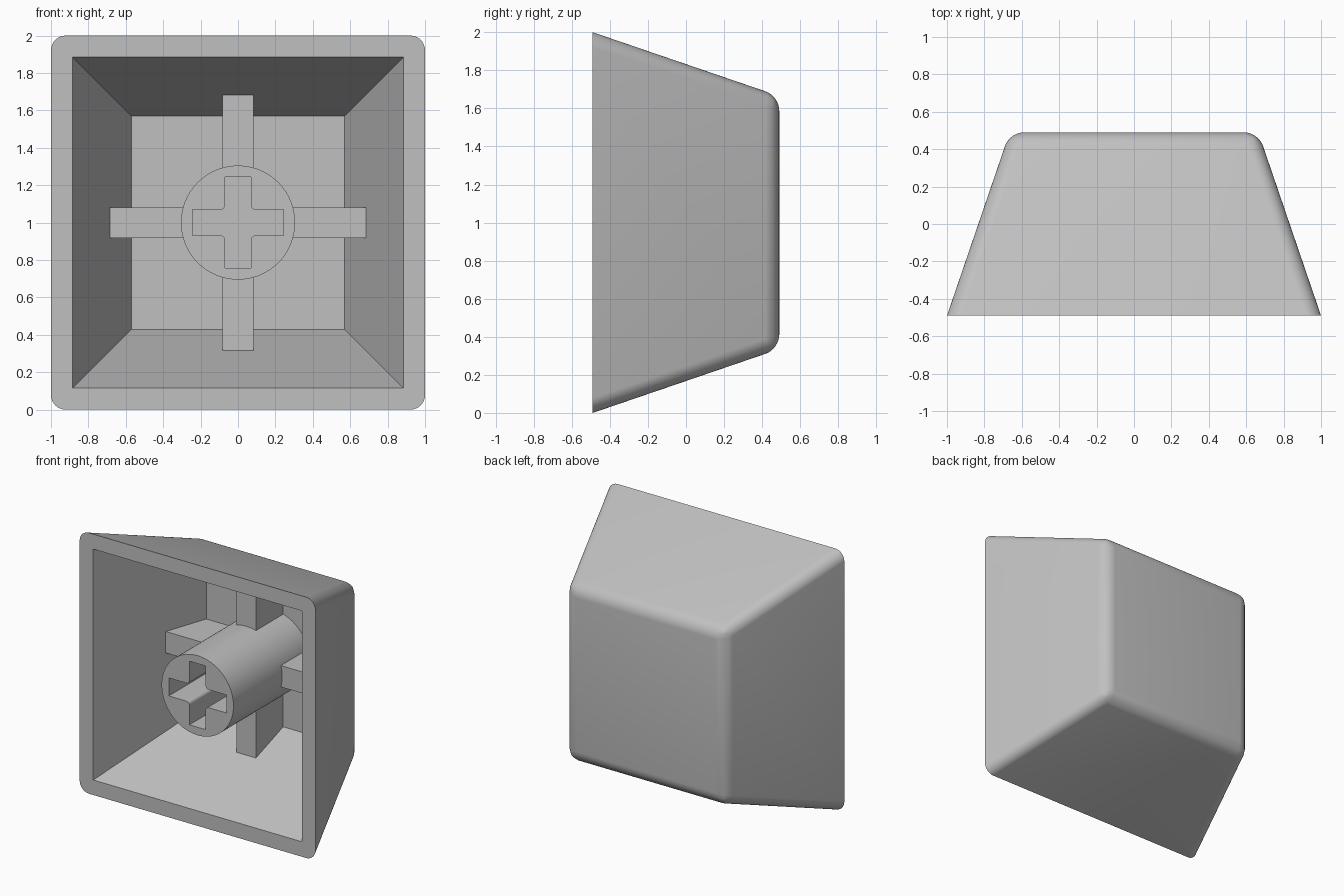
import bpy, bmesh, math
from mathutils import Matrix, Vector

if "Cube" in bpy.data.objects:
    bpy.data.objects.remove(bpy.data.objects["Cube"])

FRONT, BACK, FLOOR, CENTRE = -0.49, 0.49, 0.43, 1.0
SLOPE = 0.342  # inward lean of the walls per unit of depth

grey = bpy.data.materials.new("light grey plastic")
grey.use_nodes = True
COLOUR = (0.53, 0.53, 0.53, 1)
grey.diffuse_color = COLOUR
grey.node_tree.nodes["Principled BSDF"].inputs["Base Color"].default_value = COLOUR


def finish(bm, name):
    bmesh.ops.recalc_face_normals(bm, faces=bm.faces)
    mesh = bpy.data.meshes.new(name)
    bm.to_mesh(mesh)
    bm.free()
    mesh.materials.append(grey)
    obj = bpy.data.objects.new(name, mesh)
    bpy.context.collection.objects.link(obj)
    return obj


def loft(bm, first, second):
    """Closed solid between two matching loops of points."""
    a = [bm.verts.new(p) for p in first]
    b = [bm.verts.new(p) for p in second]
    bm.faces.new(a)
    bm.faces.new(b[::-1])
    for i in range(len(a)):
        j = (i + 1) % len(a)
        bm.faces.new((a[j], a[i], b[i], b[j]))


def ring(points, y):
    return [(x, y, CENTRE + z) for x, z in points]


def square(half):
    return [(-half, -half), (half, -half), (half, half), (-half, half)]


def activate(obj):
    bpy.ops.object.select_all(action="DESELECT")
    obj.select_set(True)
    bpy.context.view_layer.objects.active = obj


def cut(obj, cutter):
    mod = obj.modifiers.new("cut", "BOOLEAN")
    mod.operation, mod.solver, mod.object = "DIFFERENCE", "EXACT", cutter
    activate(obj)
    bpy.ops.object.modifier_apply(modifier=mod.name)
    bpy.data.objects.remove(cutter)


def smooth(obj):
    activate(obj)
    bpy.ops.object.shade_smooth_by_angle(angle=math.radians(30))


# Outer shell: tapered block, rounded everywhere but the open rim
bm = bmesh.new()
loft(bm, ring(square(1), FRONT), ring(square(1 - SLOPE * (BACK - FRONT)), BACK))
rounded = [e for e in bm.edges if any(v.co.y > 0 for v in e.verts)]
bmesh.ops.bevel(bm, geom=rounded, offset=0.075, segments=8, profile=0.5, affect="EDGES")
shell = finish(bm, "cap_shell")

# Tapered cavity, overshooting the rim for a clean cut
bm = bmesh.new()
rim, over = 0.885, 0.1
loft(bm, ring(square(rim + SLOPE * over), FRONT - over),
     ring(square(rim - SLOPE * (FLOOR - FRONT)), FLOOR))
cut(shell, finish(bm, "cavity_cutter"))
smooth(shell)

# Round stem with a cross-shaped slot
RADIUS = 0.305
circle = [(RADIUS * math.cos(t), RADIUS * math.sin(t))
          for t in (math.tau * i / 96 for i in range(96))]
bm = bmesh.new()
loft(bm, ring(circle, FRONT), ring(circle, FLOOR + 0.02))
stem = finish(bm, "stem")

arm, width, fillet = 0.244, 0.069, 0.025
corner = [(arm, -width), (arm, width)]
for i in range(7):
    t = math.radians(270 - 15 * i)
    c = width + fillet
    corner.append((c + fillet * math.cos(t), c + fillet * math.sin(t)))
cross = []
for turn in range(4):
    spin = Matrix.Rotation(turn * math.pi / 2, 2)
    cross += [tuple(spin @ Vector(p)) for p in corner]
bm = bmesh.new()
loft(bm, ring(cross, FRONT - 0.1), ring(cross, BACK))
cut(stem, finish(bm, "slot_cutter"))
smooth(stem)

# Four support ribs from the stem into the walls
HALF = 0.082
profile = [(0.285, 0.1), (0.71, 0.1), (0.6, 0.46), (0.285, 0.46)]
for turn, side in enumerate(("left", "top", "right", "bottom")):
    bm = bmesh.new()
    loft(bm, [(x, y, -HALF) for x, y in profile], [(x, y, HALF) for x, y in profile])
    bm.transform(Matrix.Translation((0, 0, CENTRE)) @ Matrix.Rotation(-turn * math.pi / 2, 4, "Y"))
    finish(bm, side + "_rib")
